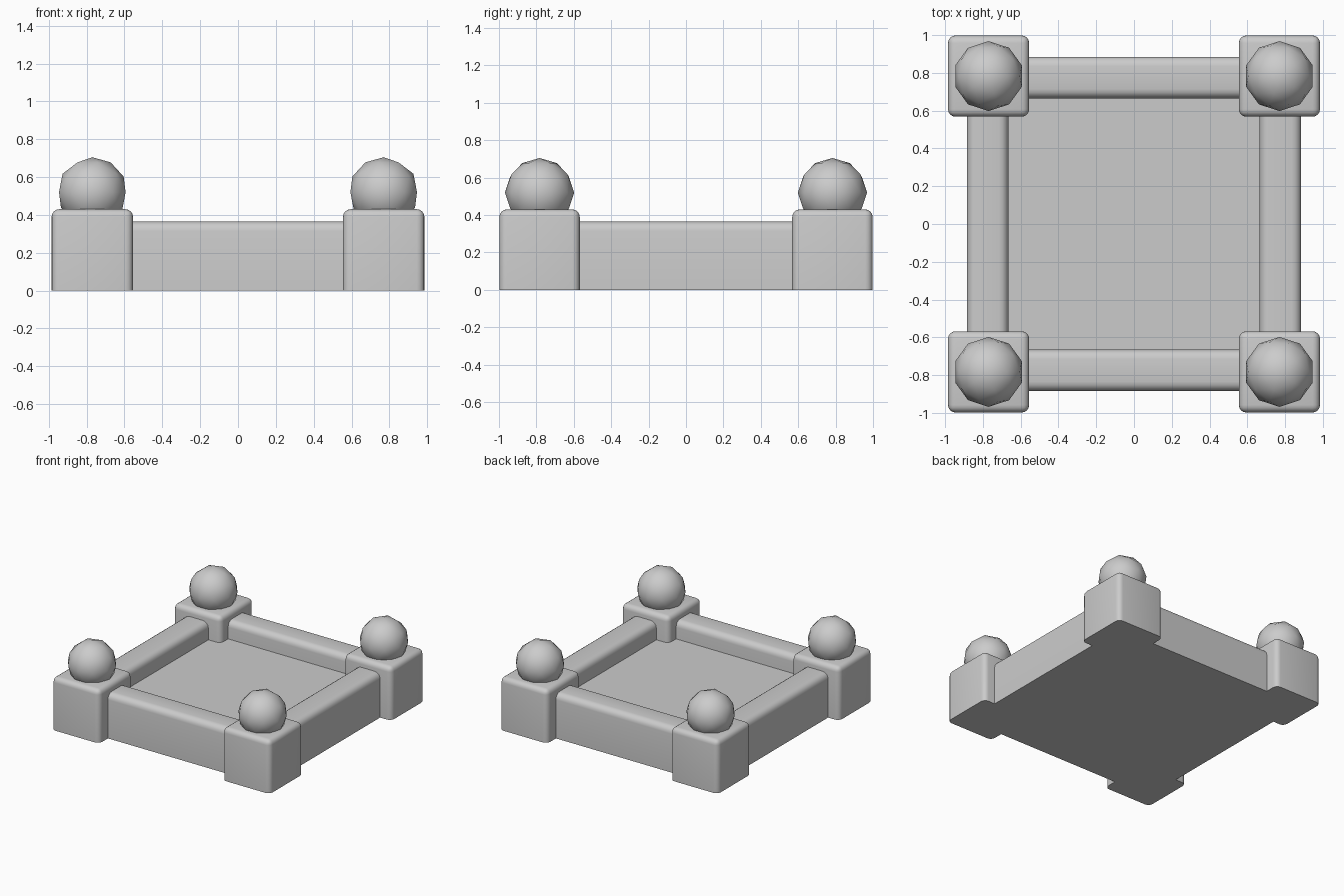
import bpy, bmesh, math

if "Cube" in bpy.data.objects:
    bpy.data.objects.remove(bpy.data.objects["Cube"])

PX, PY = 0.77, 0.783   # post centres


def finish(obj, angle=40):
    bpy.ops.object.select_all(action='DESELECT')
    obj.select_set(True)
    bpy.context.view_layer.objects.active = obj
    bpy.ops.object.shade_smooth_by_angle(angle=math.radians(angle))


def mirror(obj, x, y):
    m = obj.modifiers.new("mirror", 'MIRROR')
    m.use_axis = (x, y, False)


def block(name, cx, cy, sx, sy, h, bevel=0.0, keep=None, segments=4):
    """Box standing on z = 0; edges chosen by keep(edge) are rounded."""
    bm = bmesh.new()
    bmesh.ops.create_cube(bm, size=1)
    for v in bm.verts:
        v.co = (cx + v.co.x * sx, cy + v.co.y * sy, (v.co.z + 0.5) * h)
    if keep:
        bmesh.ops.bevel(bm, geom=[e for e in bm.edges if keep(e)], offset=bevel,
                        segments=segments, profile=0.5, affect='EDGES')
    me = bpy.data.meshes.new(name)
    bm.to_mesh(me)
    bm.free()
    obj = bpy.data.objects.new(name, me)
    bpy.context.collection.objects.link(obj)
    finish(obj)
    return obj


def not_bottom(e):
    return max(v.co.z for v in e.verts) > 0.01


def top_along(axis):
    def test(e):
        a, b = e.verts
        return min(a.co.z, b.co.z) > 0.01 and abs(a.co[axis] - b.co[axis]) > 0.1
    return test


# corner posts
posts = block("corner_posts", -PX, -PY, 0.43, 0.43, 0.43, 0.04, not_bottom)
mirror(posts, True, True)

# low-poly balls on the posts
bm = bmesh.new()
bmesh.ops.create_icosphere(bm, subdivisions=2, radius=0.185)
bmesh.ops.translate(bm, verts=bm.verts, vec=(-PX, -PY, 0.52))
mesh = bpy.data.meshes.new("post_balls")
bm.to_mesh(mesh)
bm.free()
balls = bpy.data.objects.new("post_balls", mesh)
bpy.context.collection.objects.link(balls)
finish(balls, 60)
mirror(balls, True, True)

# walls between the posts, rounded along the top
front_back = block("front_and_back_walls", 0, -0.775, 1.2, 0.22, 0.365, 0.05, top_along(0))
mirror(front_back, False, True)
sides = block("side_walls", -0.775, 0, 0.22, 1.2, 0.365, 0.05, top_along(1))
mirror(sides, True, False)

# raised floor slab
block("floor", 0, 0, 1.5, 1.5, 0.22)
